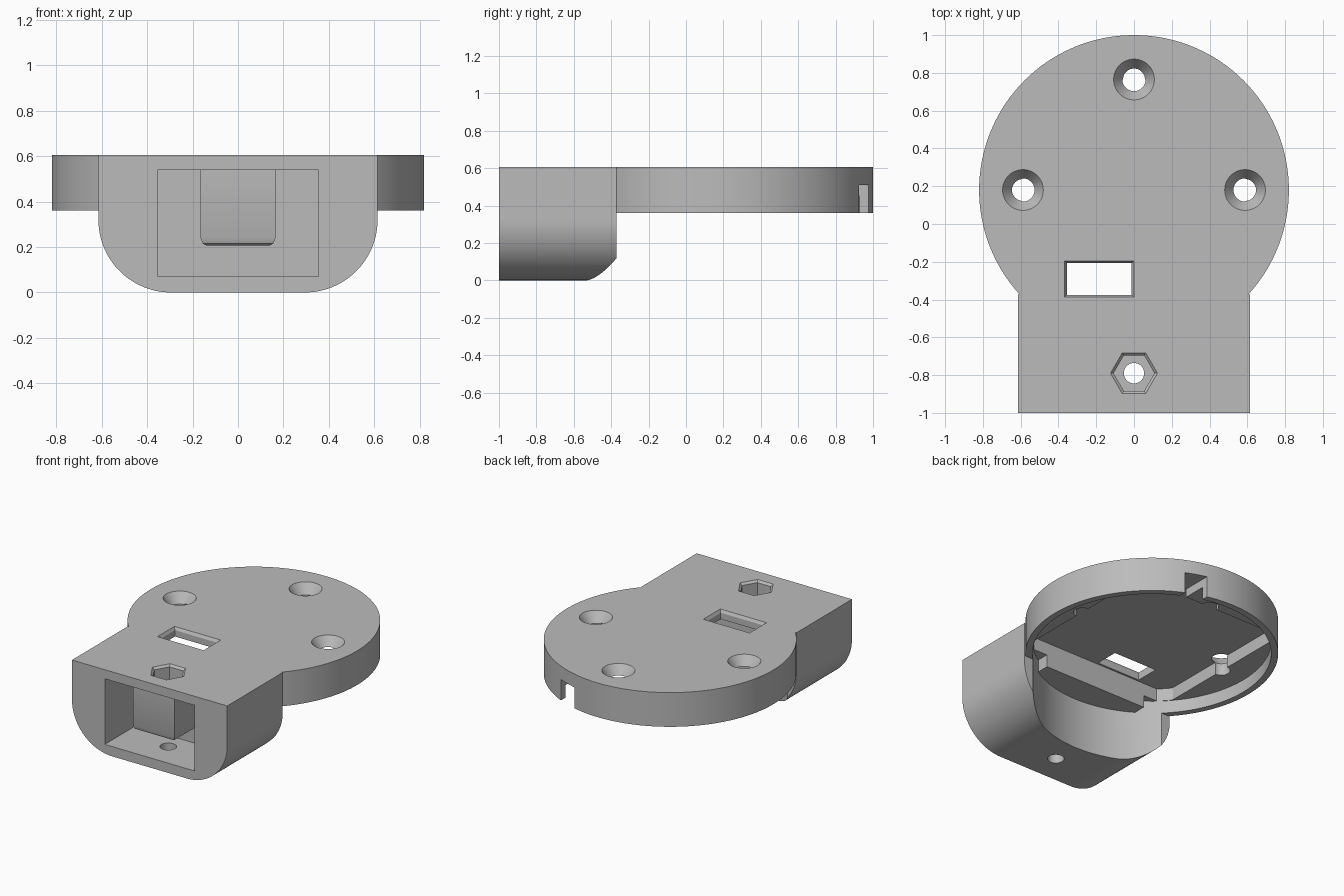
import bpy
import bmesh
from math import sin, cos, pi, sqrt

cube = bpy.data.objects.get("Cube")
if cube:
    bpy.data.objects.remove(cube, do_unlink=True)

CY = 0.18          # centre of the round base along y
R_OUT, R_IN = 0.82, 0.775
TOP, RIM, LEDGE, CEILING = 0.605, 0.36, 0.45, 0.54

grey = bpy.data.materials.new("plain grey")
grey.use_nodes = True
grey.diffuse_color = (0.5, 0.5, 0.5, 1)
grey.node_tree.nodes["Principled BSDF"].inputs["Base Color"].default_value = (0.5, 0.5, 0.5, 1)


def loft(name, rings):
    """Solid through a stack of matching rings of 3D points."""
    bm = bmesh.new()
    rows = [[bm.verts.new(p) for p in ring] for ring in rings]
    n = len(rows[0])
    for a, b in zip(rows, rows[1:]):
        for i in range(n):
            j = (i + 1) % n
            bm.faces.new((a[i], a[j], b[j], b[i]))
    bm.faces.new(rows[0][::-1])
    bm.faces.new(rows[-1])
    bmesh.ops.recalc_face_normals(bm, faces=bm.faces)
    mesh = bpy.data.meshes.new(name)
    bm.to_mesh(mesh)
    bm.free()
    mesh.materials.append(grey)
    obj = bpy.data.objects.new(name, mesh)
    bpy.context.collection.objects.link(obj)
    return obj


def circle(r, n=48, x=0.0, y=0.0):
    return [(x + r * cos(2 * pi * i / n), y + r * sin(2 * pi * i / n)) for i in range(n)]


def rect(x0, x1, y0, y1):
    return [(x0, y0), (x1, y0), (x1, y1), (x0, y1)]


def prism(name, outline, z0, z1):
    return loft(name, [[(x, y, z) for x, y in outline] for z in (z0, z1)])


def turned(name, x, y, profile, n=48):
    """Vertical solid from (radius, height) pairs."""
    return loft(name, [[(a, b, z) for a, b in circle(r, n, x, y)] for r, z in profile])


def combine(body, tool, operation):
    tool.hide_render = True
    mod = body.modifiers.new(operation, "BOOLEAN")
    mod.operation = operation
    mod.solver = "EXACT"
    mod.object = tool
    bpy.context.view_layer.objects.active = body
    bpy.ops.object.modifier_apply(modifier=mod.name)
    bpy.data.objects.remove(tool, do_unlink=True)


def cut(tool):
    combine(housing, tool, "DIFFERENCE")


def add(tool):
    combine(housing, tool, "UNION")


# Round base
housing = prism("housing", circle(R_OUT, 160, 0, CY), RIM, TOP)

# Connector box with rounded lower edges
half, rad = 0.615, 0.32
arc = [(half - rad + rad * sin(t * pi / 48), rad - rad * cos(t * pi / 48)) for t in range(25)]
section = arc + [(half, TOP), (-half, TOP)] + [(-x, z) for x, z in reversed(arc)]
add(loft("connector_box", [[(x, y, z) for x, z in section] for y in (-1.0, -0.372)]))

# Round recess under the base, which also hollows the back of the box
cut(prism("recess", circle(R_IN, 160, 0, CY), -0.2, LEDGE))

# Low step beside the connector box
edge = [(x, CY - sqrt(0.79 ** 2 - x * x)) for x in [-0.41 + 0.041 * i for i in range(21)]]
add(prism("step", edge + [(0.41, CY - 0.56), (-0.41, CY - 0.56)], RIM + 0.002, LEDGE + 0.02))

# Deeper pocket: circle flattened on its sides
pocket = [(max(-0.59, min(0.59, x)), CY + max(-0.57, min(0.585, y)))
          for x, y in circle(R_IN - 0.003, 128)]
cut(prism("pocket", pocket, 0.3, CEILING))

# Connector cavity with the nut boss hanging from its ceiling
cut(loft("cavity", [[(x, y, z) for x, z in rect(-0.355, 0.355, 0.07, CEILING)]
                    for y in (-1.1, -0.65)]))
boss = loft("nut_boss", [[(x, y, z) for x, y in rect(-w, w, -0.79 - w, -0.6 - 0.03)]
                         for w, z in ((0.14, 0.207), (0.155, 0.215), (0.165, 0.24), (0.165, 0.57))])
add(boss)

# Hexagonal nut trap with a flared mouth, and its bolt hole
cut(turned("nut_trap", 0, -0.79, ((0.108, 0.33), (0.108, 0.59), (0.13, TOP + 0.005)), 6))
cut(turned("bolt_hole", 0, -0.79, ((0.054, -0.1), (0.054, 0.4))))

# Countersunk screw holes
for x, y in ((0.588, CY), (-0.588, CY), (0, 0.765)):
    cut(turned("screw_hole", x, y, ((0.058, 0.3), (0.058, 0.535), (0.11, TOP + 0.003))))

# Rectangular window with a flared mouth
cut(loft("window", [[(x, y, z) for x, y in rect(-0.355 - e, -0.012 + e, -0.376 - e, -0.207 + e)]
                    for e, z in ((0, 0.5), (0, 0.585), (0.014, TOP + 0.004))]))

# Cable notch through the rear wall
cut(prism("notch", rect(0.2, 0.343, 0.72, 1.1), 0.2, 0.51))

# Smooth curved walls, crisp edges
bpy.ops.object.select_all(action="DESELECT")
housing.select_set(True)
bpy.context.view_layer.objects.active = housing
bpy.ops.object.shade_smooth_by_angle(angle=pi / 7)
